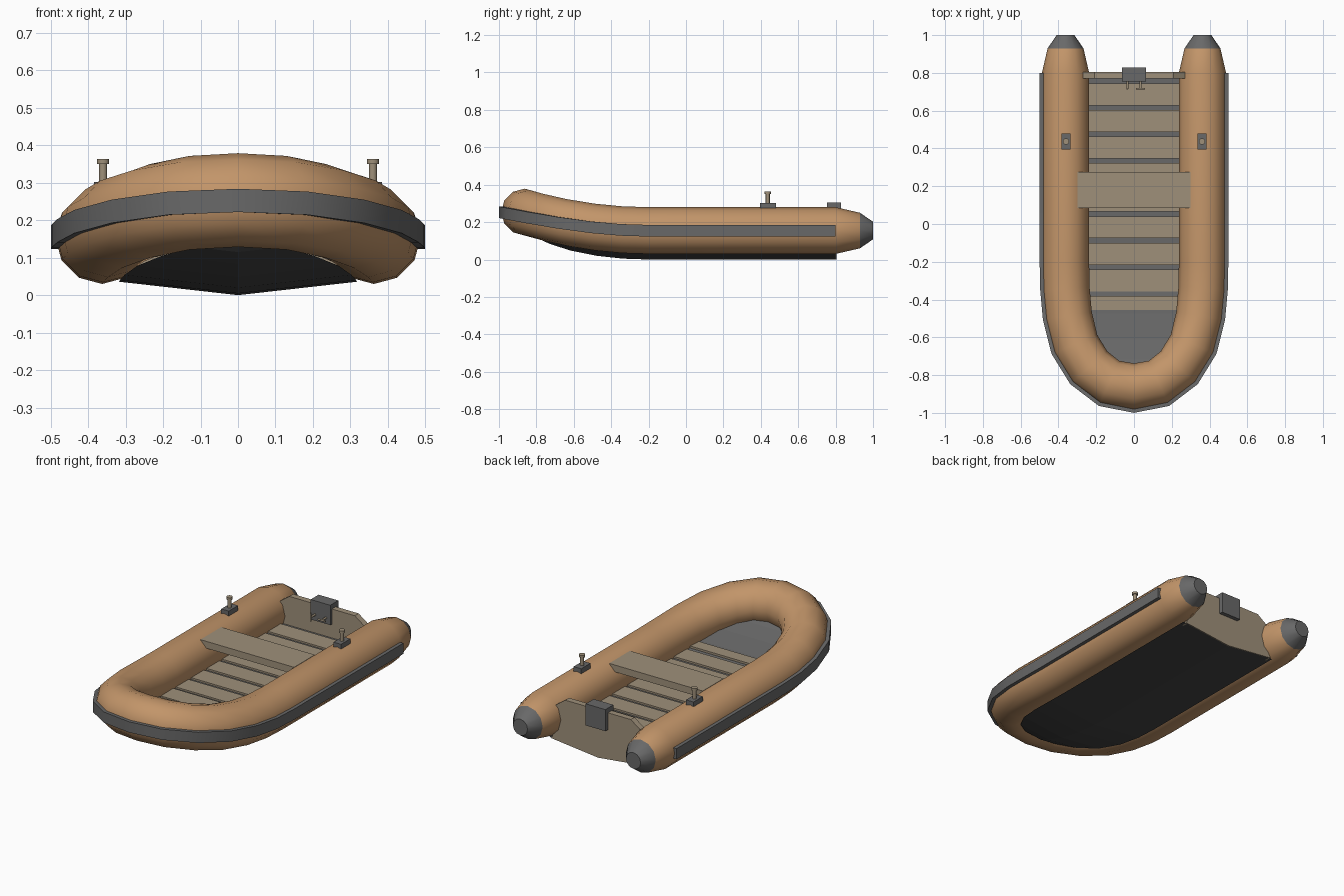
import bpy, bmesh
from math import radians, sin, cos, pi
from mathutils import Vector, Matrix

cube = bpy.data.objects.get("Cube")
if cube:
    bpy.data.objects.remove(cube, do_unlink=True)


def material(name, r, g, b):
    m = bpy.data.materials.new(name)
    m.use_nodes = True
    m.diffuse_color = (r, g, b, 1)
    bsdf = next(n for n in m.node_tree.nodes if n.type == 'BSDF_PRINCIPLED')
    bsdf.inputs["Base Color"].default_value = (r, g, b, 1)
    return m


ORANGE = material("orange_rubber", 0.54, 0.30, 0.142)
GREY = material("grey_rubber", 0.14, 0.14, 0.14)
DARK = material("dark_hull", 0.06, 0.06, 0.06)
WOOD = material("weathered_wood", 0.345, 0.28, 0.195)


def finish(name, bm, mats, smooth=False):
    bmesh.ops.recalc_face_normals(bm, faces=bm.faces)
    me = bpy.data.meshes.new(name)
    bm.to_mesh(me)
    bm.free()
    for m in mats:
        me.materials.append(m)
    if smooth:
        me.shade_smooth()
        me.set_sharp_from_angle(angle=radians(40))
    ob = bpy.data.objects.new(name, me)
    bpy.context.scene.collection.objects.link(ob)
    return ob


def box(name, lo, hi, mat):
    lo, hi = Vector(lo), Vector(hi)
    bm = bmesh.new()
    bmesh.ops.create_cube(bm, size=1)
    bmesh.ops.scale(bm, vec=hi - lo, verts=bm.verts)
    bmesh.ops.translate(bm, vec=(lo + hi) / 2, verts=bm.verts)
    return finish(name, bm, [mat])


def rod(name, a, b, radius, mat, sides=10):
    a, b = Vector(a), Vector(b)
    bm = bmesh.new()
    turn = (b - a).to_track_quat('Z', 'Y').to_matrix().to_4x4()
    bmesh.ops.create_cone(bm, cap_ends=True, segments=sides, radius1=radius,
                          radius2=radius, depth=(b - a).length,
                          matrix=Matrix.Translation((a + b) / 2) @ turn)
    return finish(name, bm, [mat], smooth=True)


# Centre line of the tube: left side from stern to bow, then mirrored
R, TUBE_Z = 0.125, 0.155


def lift(y):
    return 0.098 * (max(0, -0.2 - y) / 0.66) ** 2


half = [(0.3625, 0.8), (0.3625, -0.2), (0.36, -0.34), (0.347, -0.485),
        (0.31, -0.635), (0.235, -0.757), (0.13, -0.838)]
bow = (0, -0.863)


def stations(side):
    """Position, outward normal for every point of the U-shaped path."""
    pts = [Vector(p) for p in side + [bow] + [(-x, y) for x, y in reversed(side)]]
    out = []
    for i, p in enumerate(pts):
        t = (pts[min(i + 1, len(pts) - 1)] - pts[max(i - 1, 0)]).normalized()
        out.append((p, Vector((-t.y, t.x))))
    return out


def sweep(name, path, section, mats, radii=None, rule=None):
    bm = bmesh.new()
    rings = []
    for i, (p, n) in enumerate(path):
        k = radii[i] if radii else 1
        ring = []
        for u, w in section:
            q = p + n * u * k
            ring.append(bm.verts.new((q.x, q.y, TUBE_Z + lift(p.y) + w * k)))
        rings.append(ring)
    for a, b in zip(rings, rings[1:]):
        for j in range(len(section)):
            k = (j + 1) % len(section)
            bm.faces.new((a[j], a[k], b[k], b[j]))
    bm.faces.new(rings[0])
    bm.faces.new(rings[-1])
    if rule:
        for f in bm.faces:
            f.material_index = rule(f.calc_center_median())
    return finish(name, bm, mats, smooth=True)


# Inflated tube with grey stern cones
circle = [(cos(i * pi / 6), sin(i * pi / 6)) for i in range(12)]
cones = [0.047, 0.095]
full = [(0.3625, 1.0), (0.3625, 0.93)] + half
radii = cones + [R] * (2 * len(half) + 1) + cones[::-1]
sweep("inflated_tube", stations(full), circle, [ORANGE, GREY], radii,
      lambda c: int(c.y > 0.93))

# Rubbing strake around the outside
sweep("rubbing_strake", stations(half),
      [(0.1, -0.032), (0.137, -0.032), (0.137, 0.03), (0.1, 0.03)], [GREY])


# Hull bottom and floor skin, spanning the inside of the U
def deck(name, inset, height, keel, mat):
    bm = bmesh.new()
    rows = []
    for p, n in stations(half)[:len(half) + 1]:
        e = p - n * inset
        x = max(e.x, 0)
        z = height + lift(p.y)
        rows.append([bm.verts.new(v) for v in (
            (x, e.y, z), (0, e.y, z - keel * x / 0.31), (-x, e.y, z))])
    for a, b in zip(rows, rows[1:]):
        for j in range(2):
            bm.faces.new((a[j], a[j + 1], b[j + 1], b[j]))
    bmesh.ops.remove_doubles(bm, verts=bm.verts, dist=0.0005)
    return finish(name, bm, [mat])


deck("hull_bottom", 0.045, 0.036, 0.035, DARK)
FLOOR = 0.11
deck("floor_skin", 0.06, FLOOR, 0, GREY)

# Floor boards with narrow gaps
first, pitch, gap = -0.51, 0.1407, 0.0125
for i in range(9):
    y0 = max(first + i * pitch + gap, -0.455)
    y1 = first + (i + 1) * pitch - gap
    z = FLOOR + lift((y0 + y1) / 2)
    box(f"floor_board_{i + 1}", (-0.25, y0, z - 0.008), (0.25, y1, z + 0.01), WOOD)

# Transom: a V-bottomed board with clipped top corners
outline = [(0, 0.001), (0.3, 0.034), (0.27, 0.1), (0.27, 0.235), (0.21, 0.278)]
outline += [(-x, z) for x, z in reversed(outline[1:])]
bm = bmesh.new()
face = bm.faces.new([bm.verts.new((x, 0.77, z)) for x, z in outline])
solid = bmesh.ops.extrude_face_region(bm, geom=[face])
bmesh.ops.translate(bm, vec=(0, 0.035, 0),
                    verts=[v for v in solid["geom"] if isinstance(v, bmesh.types.BMVert)])
finish("transom", bm, [WOOD])

# Bench seat
box("bench_seat", (-0.3, 0.085, 0.225), (0.3, 0.275, 0.265), WOOD)

# Motor mount bracket over the transom
box("mount_top", (-0.063, 0.755, 0.278), (0.063, 0.828, 0.305), GREY)
box("mount_rear_plate", (-0.063, 0.805, 0.18), (0.063, 0.828, 0.278), GREY)
box("mount_front_plate", (-0.063, 0.755, 0.19), (0.063, 0.77, 0.278), GREY)

# Clamp screws with crossbar handles
for name, x, bar in (("right", -0.035, (0, 0, 0.024)), ("left", 0.035, (0.024, 0, 0))):
    end = Vector((x, 0.716, 0.225))
    rod(f"{name}_clamp_screw", (x, 0.757, 0.225), end, 0.006, WOOD)
    rod(f"{name}_clamp_handle", end - Vector(bar), end + Vector(bar), 0.005, WOOD)

# Oarlocks on both tubes
for name, x in (("left", 0.36), ("right", -0.36)):
    box(f"{name}_oarlock_base", (x - 0.024, 0.395, 0.27), (x + 0.024, 0.48, 0.302), GREY)
    rod(f"{name}_oarlock_post", (x, 0.437, 0.3), (x, 0.437, 0.352), 0.011, WOOD)
    rod(f"{name}_oarlock_head", (x, 0.437, 0.35), (x, 0.437, 0.364), 0.017, WOOD)
